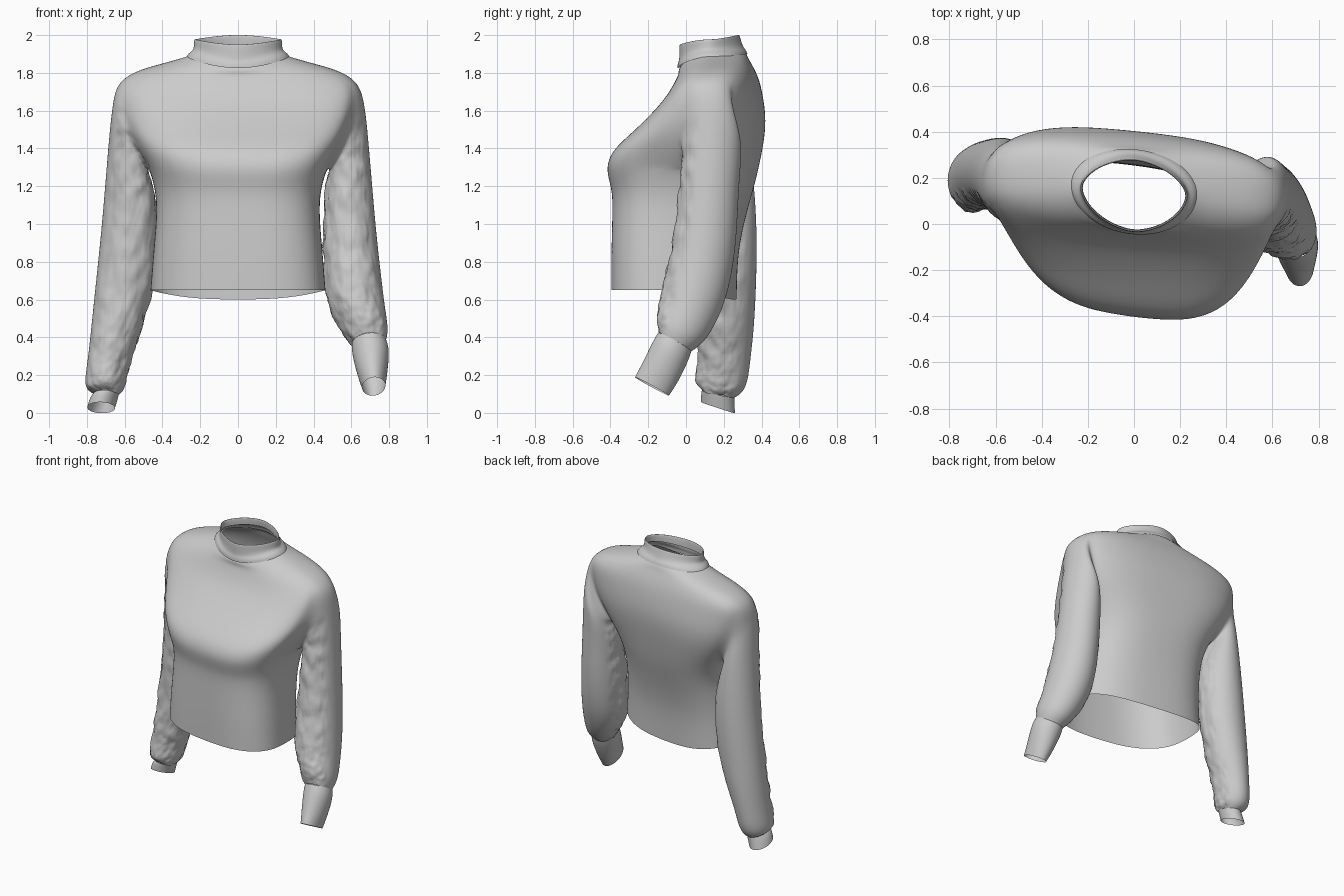
import bpy, bmesh, math
from mathutils import Vector

N = 32      # columns around the torso and collar
S = 16      # columns around a sleeve


def spow(v, p):
    return math.copysign(abs(v) ** p, v)


def body_ring(w, yf, ym, yb, zf, zs, zb, p):
    """Horizontal section: half width, front/side/back y, front/side/back z, squareness."""
    pts = []
    twist = 0.13 - 0.055 * min(max((zs - 1.3) / 0.4, 0), 1)
    for i in range(N):
        a = 2 * math.pi * i / N
        c, s = math.cos(a), math.sin(a)
        x = w * spow(c, p)
        ye, ze = (yb, zb) if s > 0 else (yf, zf)
        q = p - 0.08 if s > 0 and p < 0.9 else p
        y = ym + (ye - ym) * abs(s) ** q - twist * x
        pts.append(Vector((x, y, zs + (ze - zs) * s * s)))
    return pts


def sleeve_ring(side, xo, zo, xi, zi, yc, ry, tz):
    """Tilted section given by its outer and inner points, y centre, y radius and tilt."""
    o, i = Vector((side * xo, yc, zo)), Vector((side * xi, yc, zi))
    mid, half = (o + i) / 2, (o - i) / 2
    depth = Vector((0, ry, tz))
    return [mid + half * math.cos(2 * math.pi * k / S) + depth * math.sin(2 * math.pi * k / S)
            for k in range(S)]


def add_ring(bm, pts):
    return [bm.verts.new(p) for p in pts]


def bridge(bm, a, b, skip=()):
    n = len(a)
    for i in range(n):
        if i not in skip:
            j = (i + 1) % n
            bm.faces.new((a[i], a[j], b[j], b[i]))


def finish(bm, name, levels=2):
    bmesh.ops.recalc_face_normals(bm, faces=bm.faces)
    me = bpy.data.meshes.new(name)
    bm.to_mesh(me)
    bm.free()
    for f in me.polygons:
        f.use_smooth = True
    ob = bpy.data.objects.new(name, me)
    bpy.context.collection.objects.link(ob)
    sub = ob.modifiers.new("smooth", 'SUBSURF')
    sub.levels = sub.render_levels = levels
    return ob


def loft(name, rings):
    bm = bmesh.new()
    rs = [add_ring(bm, r) for r in rings]
    for a, b in zip(rs, rs[1:]):
        bridge(bm, a, b)
    return finish(bm, name)


# Torso sections from hem to neckline
TORSO = [
    (.465, -.385, -.05, .255, .65, .65, .60, .76),
    (.45, -.385, -.05, .26, .85, .85, .85, .76),
    (.43, -.38, -.03, .31, 1.06, 1.06, 1.06, .76),
    (.44, -.38, .00, .35, 1.18, 1.19, 1.2, .74),
    (.475, -.415, .05, .375, 1.285, 1.30, 1.33, .68),
    (.54, -.385, .10, .40, 1.385, 1.41, 1.47, .68),
    (.60, -.275, .13, .407, 1.48, 1.52, 1.58, .72),
    (.635, -.17, .15, .395, 1.58, 1.64, 1.68, .75),
    (.645, -.09, .16, .378, 1.67, 1.745, 1.76, .75),
    (.55, -.05, .165, .355, 1.75, 1.81, 1.82, .8),
    (.40, -.035, .165, .335, 1.79, 1.85, 1.86, .85),
    (.29, -.04, .155, .325, 1.81, 1.88, 1.89, .95),
    (.24, -.03, .14, .31, 1.83, 1.90, 1.91, 1.0),
]

# Sleeve and cuff sections: outer x,z, inner x,z, y centre, y radius, tilt
RIGHT = [
    (.672, 1.64, .485, 1.285, .135, .16, 0),
    (.688, 1.5, .465, 1.22, .137, .16, 0),
    (.712, 1.22, .45, 1.08, .12, .16, 0),
    (.735, .95, .45, .88, .10, .172, -.01),
    (.764, .70, .45, .68, .06, .175, -.03),
    (.782, .55, .48, .54, .015, .16, -.05),
    (.80, .44, .55, .42, -.03, .13, -.06),
    (.785, .385, .60, .365, -.06, .09, -.05),
]
RIGHT_CUFF = [RIGHT[-1],
    (.805, .34, .60, .32, -.08, .095, -.055),
    (.795, .23, .625, .22, -.13, .095, -.055),
    (.782, .145, .655, .135, -.18, .092, -.05),
]
LEFT = [
    (.665, 1.64, .48, 1.285, .17, .15, 0),
    (.682, 1.5, .455, 1.22, .19, .155, 0),
    (.705, 1.22, .42, 1.08, .21, .16, 0),
    (.728, .95, .42, .88, .22, .16, 0),
    (.757, .68, .44, .66, .22, .155, 0),
    (.78, .45, .51, .43, .213, .15, 0),
    (.795, .30, .565, .28, .20, .145, 0),
    (.815, .17, .59, .16, .19, .14, -.01),
    (.805, .125, .61, .115, .18, .115, -.02),
    (.765, .105, .63, .095, .17, .088, -.02),
]
LEFT_CUFF = [LEFT[-1],
    (.785, .08, .635, .075, .168, .09, -.03),
    (.80, .03, .65, .025, .17, .092, -.03),
]

# Body: torso with armholes left open, sleeves grown from the armhole edges
bm = bmesh.new()
rows = [add_ring(bm, body_ring(*t)) for t in TORSO]
LO, HI = 4, 8
hole = {30, 31, 0, 1, 14, 15, 16, 17}
for r in range(len(rows) - 1):
    bridge(bm, rows[r], rows[r + 1], hole if LO <= r < HI else ())
torso_count = len(bm.verts)

for side, col, table in ((1, 0, RIGHT), (-1, 16, LEFT)):
    path = [(HI, 0), (HI, 1), (HI, 2), (7, 2), (6, 2), (5, 2), (LO, 2), (LO, 1), (LO, 0),
            (LO, -1), (LO, -2), (5, -2), (6, -2), (7, -2), (HI, -2), (HI, -1)]
    prev = [rows[r][(col + side * c) % N] for r, c in path]
    for t in table:
        ring = add_ring(bm, sleeve_ring(side, *t))
        bridge(bm, prev, ring)
        prev = ring

# Wrinkles gather on the inner and front side of the sleeves
bm.verts.ensure_lookup_table()
bm.verts.index_update()
wrinkled = [v.index for v in bm.verts
            if v.index >= torso_count + S and (v.index - torso_count) % S in range(7, 15)]
body = finish(bm, "sweater_body", 3)
group = body.vertex_groups.new(name="sleeves")
group.add(wrinkled, 1.0, 'REPLACE')
tex = bpy.data.textures.new("wrinkles", 'CLOUDS')
tex.noise_scale = 0.08
disp = body.modifiers.new("wrinkles", 'DISPLACE')
disp.texture = tex
disp.texture_coords = 'LOCAL'
disp.vertex_group = "sleeves"
disp.strength = 0.03
disp.mid_level = 0.5

# Cuffs
loft("right_cuff", [sleeve_ring(1, *t) for t in RIGHT_CUFF])
loft("left_cuff", [sleeve_ring(-1, *t) for t in LEFT_CUFF])

# Collar: flared seam, standing band and folded-in lining
loft("collar", [body_ring(*t) for t in (
    (.275, -.046, .15, .325, 1.825, 1.885, 1.90, 1.0),
    (.262, -.044, .145, .318, 1.85, 1.905, 1.92, 1.0),
    (.238, -.036, .14, .305, 1.865, 1.92, 1.935, 1.08),
    (.235, -.036, .14, .295, 1.90, 1.94, 1.96, 1.15),
    (.235, -.036, .14, .285, 1.945, 1.972, 1.995, 1.15),
    (.230, -.032, .14, .280, 1.952, 1.980, 2.004, 1.15),
    (.224, -.026, .14, .275, 1.945, 1.972, 1.995, 1.15),
    (.224, -.024, .14, .28, 1.89, 1.93, 1.95, 1.15),
)])
